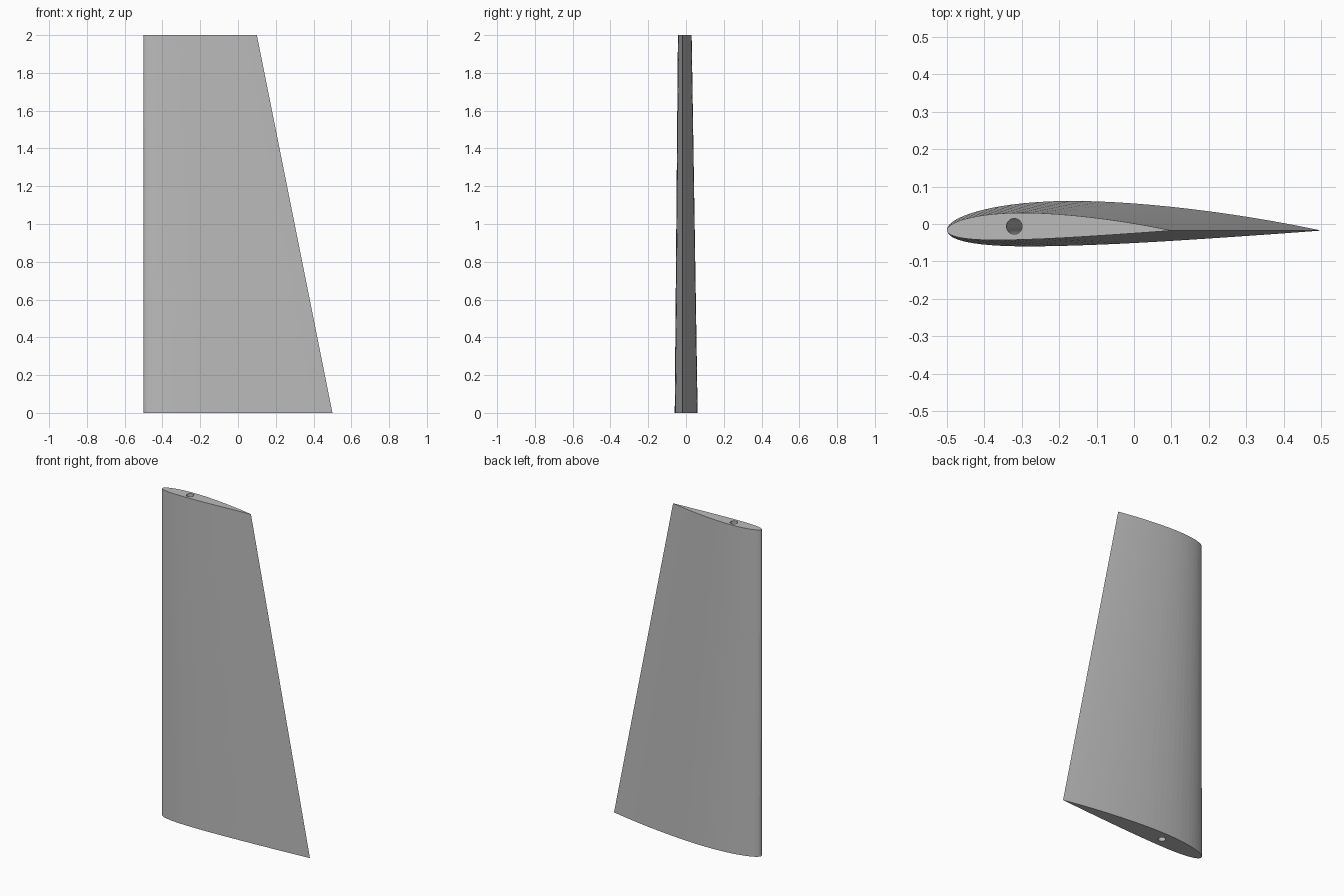
import bpy, bmesh, math

cube = bpy.data.objects.get("Cube")
if cube:
    bpy.data.objects.remove(cube, do_unlink=True)

STEPS = 36            # facets along each side of the section
SPAN = 2.0
LEAD_X, MID_Y = -0.5, -0.0175
CAMBER, CAMBER_POS, THICK = 0.02, 0.4, 0.12
HOLE_POS, HOLE_R, HOLE_SIDES = 0.3, 0.021, 32


def camber_line(t):
    """Height and slope of the mean line at chord fraction t."""
    p = CAMBER_POS
    k = CAMBER / (p * p if t < p else (1 - p) ** 2)
    base = 0 if t < p else 1 - 2 * p
    return k * (base + 2 * p * t - t * t), 2 * k * (p - t)


def surface(t, side):
    """Point on the upper (+1) or lower (-1) side of a unit section."""
    half = 5 * THICK * (0.2969 * math.sqrt(t) - 0.126 * t - 0.3516 * t**2
                        + 0.2843 * t**3 - 0.1036 * t**4)
    y, slope = camber_line(t)
    a = math.atan(slope)
    return t - side * half * math.sin(a), y + side * half * math.cos(a)


def section():
    ts = [(1 - math.cos(math.pi * i / STEPS)) / 2 for i in range(STEPS + 1)]
    upper = [surface(t, 1) for t in reversed(ts)]
    lower = [surface(t, -1) for t in ts[1:-1]]
    return upper + lower


def add_loop(bm, points, z):
    verts = [bm.verts.new((x, y, z)) for x, y in points]
    edges = [bm.edges.new((v, verts[i - 1])) for i, v in enumerate(verts)]
    return verts, edges


def skin(bm, low, high):
    for i in range(len(low)):
        bm.faces.new((low[i - 1], low[i], high[i], high[i - 1]))


# Tapered blade with a straight leading edge and a spar hole along its chord line
bm = bmesh.new()
outer, bores, rims = [], [], []
for z, chord in ((0, 1.0), (SPAN, 0.6)):
    shape = [(LEAD_X + chord * x, MID_Y + chord * y) for x, y in section()]
    cx = LEAD_X + chord * HOLE_POS
    cy = MID_Y + chord * camber_line(HOLE_POS)[0]
    ring = [(cx + HOLE_R * math.cos(a), cy + HOLE_R * math.sin(a))
            for a in (math.tau * i / HOLE_SIDES for i in range(HOLE_SIDES))]
    verts, edges = add_loop(bm, shape, z)
    hole, hole_edges = add_loop(bm, ring, z)
    outer.append(verts)
    bores.append(hole)
    rims.append(edges + hole_edges)

skin(bm, *outer)
skin(bm, *bores)
# End caps around the hole
for rim in rims:
    bmesh.ops.triangle_fill(bm, edges=rim, use_beauty=True, use_dissolve=False)
bmesh.ops.recalc_face_normals(bm, faces=bm.faces)

mesh = bpy.data.meshes.new("wing_blade")
bm.to_mesh(mesh)
bm.free()
wing = bpy.data.objects.new("wing_blade", mesh)
bpy.context.collection.objects.link(wing)

# Plain grey
grey = bpy.data.materials.new("plain_grey")
grey.use_nodes = True
colour = (0.5, 0.5, 0.5, 1)
grey.diffuse_color = colour
grey.node_tree.nodes["Principled BSDF"].inputs["Base Color"].default_value = colour
mesh.materials.append(grey)
